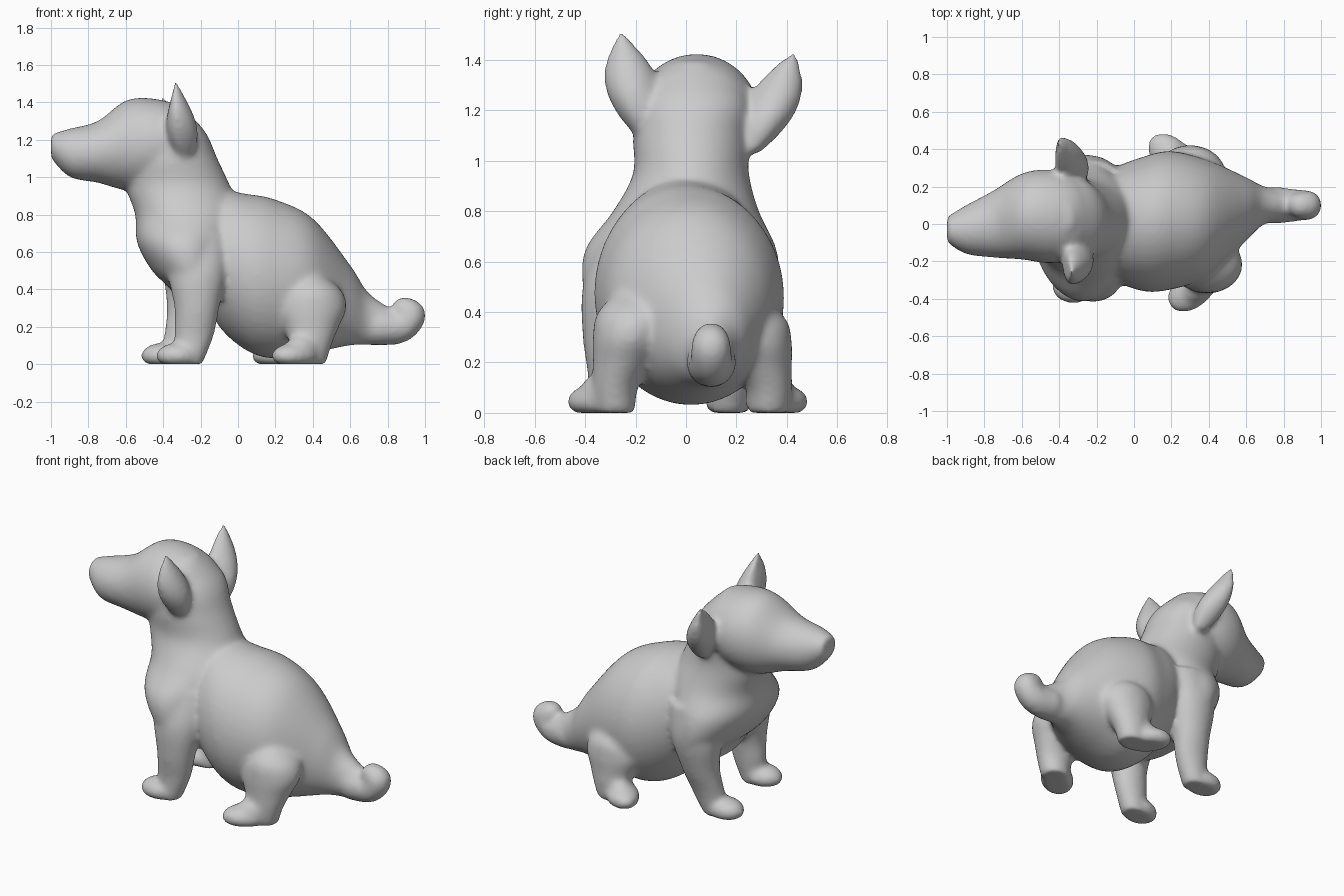
import bpy, bmesh, math
from mathutils import Matrix, Vector

cube = bpy.data.objects.get("Cube")
if cube:
    bpy.data.objects.remove(cube, do_unlink=True)

bm = bmesh.new()
SIDES, STEPS = 40, 6


def smooth_rows(rows):
    """Catmull-Rom interpolation through the section rows."""
    points = [Vector(row) for row in rows]
    points = [points[0]] + points + [points[-1]]
    result = []
    for a, b, c, d in zip(points, points[1:], points[2:], points[3:]):
        for step in range(STEPS):
            t = step / STEPS
            result.append(b + (c - a) * (t / 2) + (2 * a - 5 * b + 4 * c - d) * (t * t / 2)
                          + (3 * b - a - 3 * c + d) * (t ** 3 / 2))
    return result + [points[-1]]


def loft(axis, rows, cup=0):
    """Elliptic sections along x or z. Row: position, low, high, y centre, y radius."""
    rings = []
    for position, low, high, centre, radius in smooth_rows(rows):
        ring = []
        for k in range(SIDES):
            angle = math.tau * k / SIDES
            across = (low + high) / 2 + (high - low) / 2 * math.sin(angle) - cup * math.cos(angle) ** 2
            side = centre + radius * math.cos(angle)
            place = (position, side, across) if axis == "x" else (across, side, position)
            ring.append(bm.verts.new(place))
        rings.append(ring)
    faces = [bm.faces.new(rings[0]), bm.faces.new(rings[-1][::-1])]
    for ring, following in zip(rings, rings[1:]):
        for k in range(SIDES):
            n = (k + 1) % SIDES
            faces.append(bm.faces.new((ring[k], following[k], following[n], ring[n])))
    bmesh.ops.recalc_face_normals(bm, faces=faces)


def blob(location, radii, turn=0):
    """Ellipsoid turned about the vertical."""
    matrix = (Matrix.Translation(location) @ Matrix.Rotation(math.radians(turn), 4, "Z")
              @ Matrix.Diagonal((*radii, 1)))
    bmesh.ops.create_uvsphere(bm, u_segments=32, v_segments=20, radius=1, matrix=matrix)


def ear(base, tip):
    """Leaf-shaped ear, thinner towards the tip and cupped towards the nose."""
    rows = []
    for step in range(STEPS + 1):
        t = step / STEPS
        middle = Vector(base).lerp(Vector(tip), t)
        width = .11 * math.sin(math.pi * (.1 + .88 * t))
        depth = width * (1 - .6 * t)
        rows.append((middle.z, middle.x - depth, middle.x + depth, middle.y, width))
    loft("z", rows, cup=.02)


# Round belly and rump, narrowing into the tail root
loft("x", [(-.2, .4, .8, 0, .2), (-.1, .2, .92, 0, .3), (.05, .07, .91, 0, .36),
           (.2, .03, .88, .02, .37), (.4, .06, .78, .03, .31), (.6, .1, .53, .08, .17),
           (.7, .1, .38, .1, .1), (.85, .1, .28, .1, .07)])

# Chest, shoulders and neck
loft("z", [(.3, -.3, -.1, 0, .2), (.4, -.36, -.07, -.02, .34), (.5, -.46, -.05, -.02, .39),
           (.65, -.54, -.03, -.02, .38), (.8, -.55, .02, 0, .29), (.95, -.6, -.04, .02, .23),
           (1.1, -.6, -.11, .02, .23), (1.25, -.5, -.18, .03, .21), (1.4, -.4, -.33, .03, .06)])

# Head and muzzle
loft("x", [(-1, 1.1, 1.23, -.03, .07), (-.9, 1, 1.26, -.03, .13), (-.75, .97, 1.3, 0, .18),
           (-.6, .93, 1.41, .04, .23), (-.45, .94, 1.42, .04, .25), (-.3, 1.02, 1.37, .03, .21),
           (-.18, 1.1, 1.24, .03, .1)])

# Ears
ear(base=(-.28, -.17, 1.1), tip=(-.33, -.26, 1.52))
ear(base=(-.29, .26, 1.03), tip=(-.4, .43, 1.44))

# Front legs, the left one set further forward and inward at the paw
foreleg = [(0, -.33, -.19, .32, .07), (.15, -.34, -.13, .31, .08), (.3, -.34, -.1, .31, .1),
           (.5, -.38, -.06, .28, .13), (.7, -.4, -.05, .2, .14)]
for side, forward, inward in ((-1, 0, 0), (1, .07, .15)):
    rows = []
    for z, low, high, y, radius in foreleg:
        fade = 1 - z / .7
        rows.append((z, low - forward * fade, high - forward * fade, side * (y - inward * fade), radius))
    loft("z", rows)

# Hind legs: broad thigh tapering to the shin
thigh = [(0, -.1, .07, .28, .08), (.1, -.12, .1, .28, .09), (.2, -.16, .14, .25, .12),
         (.3, -.2, .18, .22, .15), (.4, -.17, .15, .2, .15), (.5, -.06, .02, .2, .05)]
for side, x, outward, height in ((-1, .4, 0, 1), (1, .31, .05, .92)):
    loft("z", [(z * height, x + low, x + high, side * (y + outward), radius)
               for z, low, high, y, radius in thigh])

# Paws; the hind ones splay outward and have a raised instep
for x, y, turn in ((-.32, -.33, 5), (-.4, .17, 0)):
    blob((x, y, .045), (.12, .095, .07), turn)
for x, y, turn in ((.31, -.35, 40), (.2, .36, -45)):
    blob((x, y, .045), (.15, .1, .07), turn)
    blob((x + .04, y * .94, .08), (.11, .08, .08), turn)

# Curled tail as a chain of overlapping balls
for x, z, radius in smooth_rows([(.76, .2, .1), (.87, .2, .085), (.925, .26, .08), (.89, .29, .07)]):
    blob((x, .1, z), (radius, radius, radius))

# Level soles
for vert in bm.verts:
    vert.co.z = max(vert.co.z, 0)

mesh = bpy.data.meshes.new("dog")
bm.to_mesh(mesh)
bm.free()
dog = bpy.data.objects.new("dog", mesh)
bpy.context.collection.objects.link(dog)

grey = bpy.data.materials.new("plain_grey")
grey.use_nodes = True
colour = (.6, .6, .6, 1)
grey.diffuse_color = colour
grey.node_tree.nodes["Principled BSDF"].inputs["Base Color"].default_value = colour
mesh.materials.append(grey)

# Fuse the parts into one soft skin
fuse = dog.modifiers.new("fuse", "REMESH")
fuse.mode = "VOXEL"
fuse.voxel_size = .014
fuse.use_smooth_shade = True
soften = dog.modifiers.new("soften", "SMOOTH")
soften.factor = .5
soften.iterations = 18
